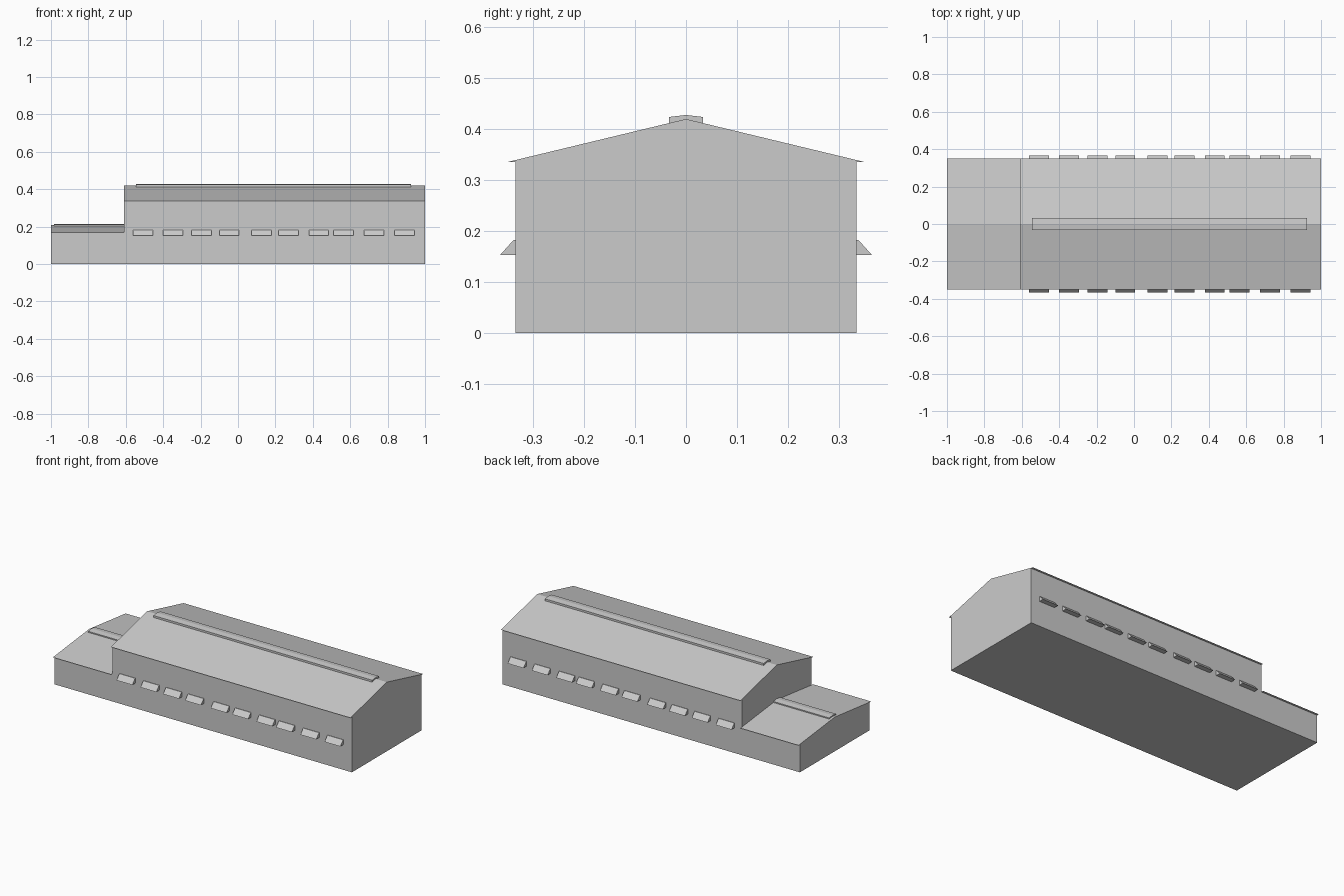
import bpy

if "Cube" in bpy.data.objects:
    bpy.data.objects.remove(bpy.data.objects["Cube"])

grey = bpy.data.materials.new("light_grey")
grey.diffuse_color = (0.6, 0.6, 0.6, 1)
grey.use_nodes = True
grey.node_tree.nodes["Principled BSDF"].inputs["Base Color"].default_value = grey.diffuse_color


def extrude_x(name, profile, x0, x1):
    """Closed prism: a counter-clockwise (y, z) profile swept from x0 to x1."""
    n = len(profile)
    verts = [(x, y, z) for x in (x0, x1) for y, z in profile]
    faces = [tuple(reversed(range(n))), tuple(range(n, 2 * n))]
    faces += [(i, (i + 1) % n, n + (i + 1) % n, n + i) for i in range(n)]
    mesh = bpy.data.meshes.new(name)
    mesh.from_pydata(verts, [], faces)
    mesh.materials.append(grey)
    obj = bpy.data.objects.new(name, mesh)
    bpy.context.collection.objects.link(obj)
    return obj


def hall(name, x0, x1, eave, ridge, cap_x0, cap_x1, cap_top):
    """Walls, overhanging gable roof and a low ridge vent."""
    wall, over, vent = 0.335, 0.349, 0.033
    extrude_x(name + "_walls",
              [(-wall, 0), (wall, 0), (wall, eave), (-wall, eave)], x0, x1)
    extrude_x(name + "_roof",
              [(-over, eave), (over, eave), (0, ridge)], x0, x1)
    extrude_x(name + "_ridge_vent",
              [(-vent, cap_top - 0.017), (vent, cap_top - 0.017),
               (vent, cap_top - 0.004), (0, cap_top), (-vent, cap_top - 0.004)],
              cap_x0, cap_x1)


# Tall main hall and low annex
hall("main_hall", -0.61, 1.0, 0.336, 0.42, -0.545, 0.925, 0.428)
hall("annex", -1.0, -0.61, 0.169, 0.208, -0.985, -0.61, 0.215)

# Wedge hoods along both long walls
hood_x = [-0.508, -0.347, -0.195, -0.047, 0.125, 0.27, 0.432, 0.564, 0.728, 0.89]
for side, label in ((-1, "front"), (1, "back")):
    profile = [(side * 0.334, 0.153), (side * 0.365, 0.153),
               (side * 0.338, 0.183), (side * 0.334, 0.183)]
    if side < 0:
        profile.reverse()
    for i, x in enumerate(hood_x):
        extrude_x(f"{label}_hood_{i + 1}", profile, x - 0.053, x + 0.053)
